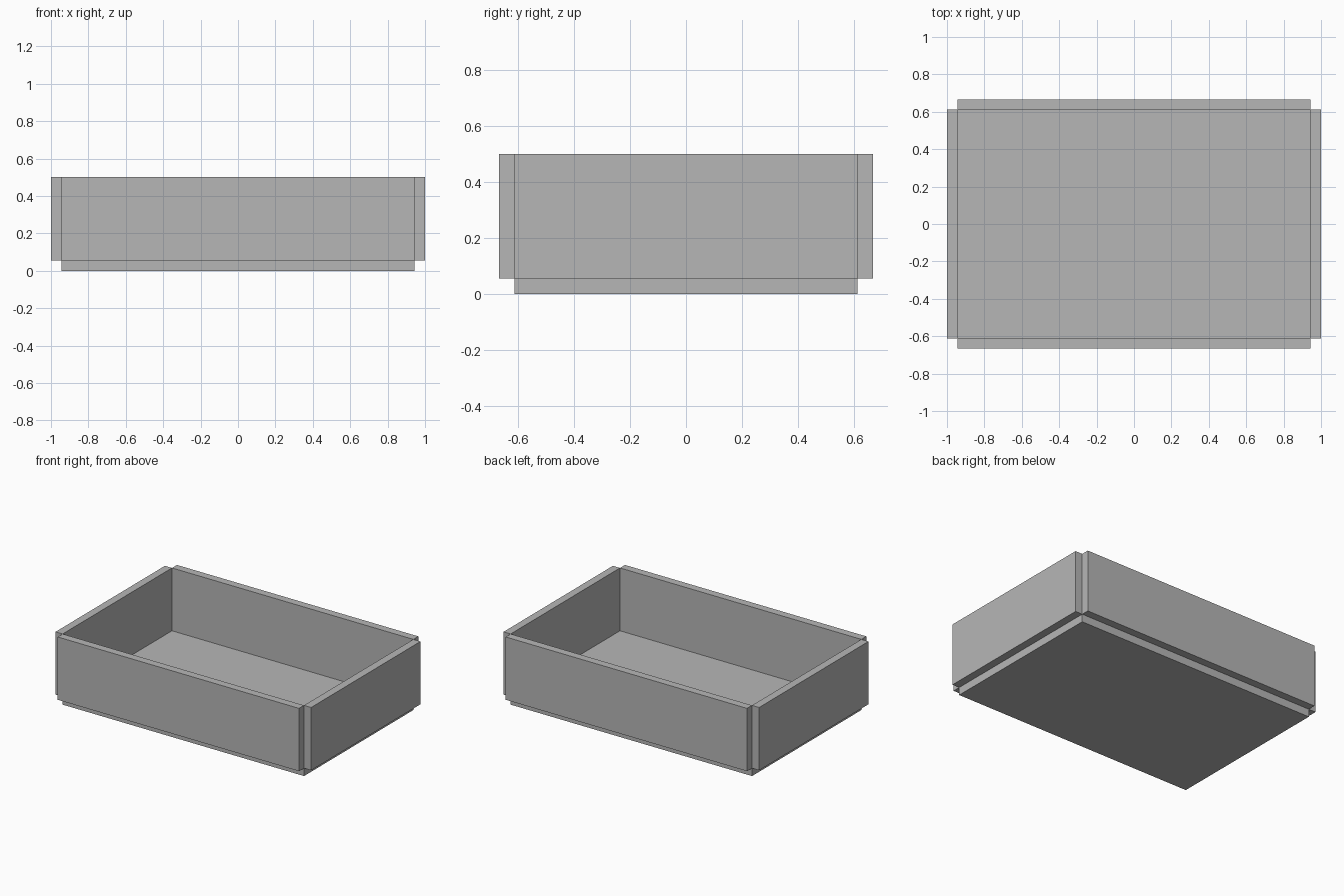
import bpy

cube = bpy.data.objects.get("Cube")
if cube:
    bpy.data.objects.remove(cube, do_unlink=True)

GREY = (0.47, 0.47, 0.47, 1)
mat = bpy.data.materials.new("plain_grey")
mat.use_nodes = True
mat.diffuse_color = GREY
mat.node_tree.nodes["Principled BSDF"].inputs["Base Color"].default_value = GREY

T = 1 / 18                  # panel thickness
X, Y, H = 1.0, 2 / 3, 0.5   # outer half length, half width and height


def panel(name, size, centre):
    bpy.ops.mesh.primitive_cube_add(size=1, location=centre)
    obj = bpy.context.object
    obj.name = name
    obj.scale = size
    bpy.ops.object.transform_apply(location=False, rotation=False, scale=True)
    obj.data.materials.append(mat)


length, width, wall = 2 * (X - T), 2 * (Y - T), H - T
mid = T + wall / 2

# Floor panel, with the walls standing just outside its edges
panel("floor_panel", (length, width, T), (0, 0, T / 2))

# Four walls, leaving open notches at the corners
for side, x_name, y_name in ((1, "left", "back"), (-1, "right", "front")):
    panel(x_name + "_wall", (T, width, wall), (side * (X - T / 2), 0, mid))
    panel(y_name + "_wall", (length, T, wall), (0, side * (Y - T / 2), mid))
